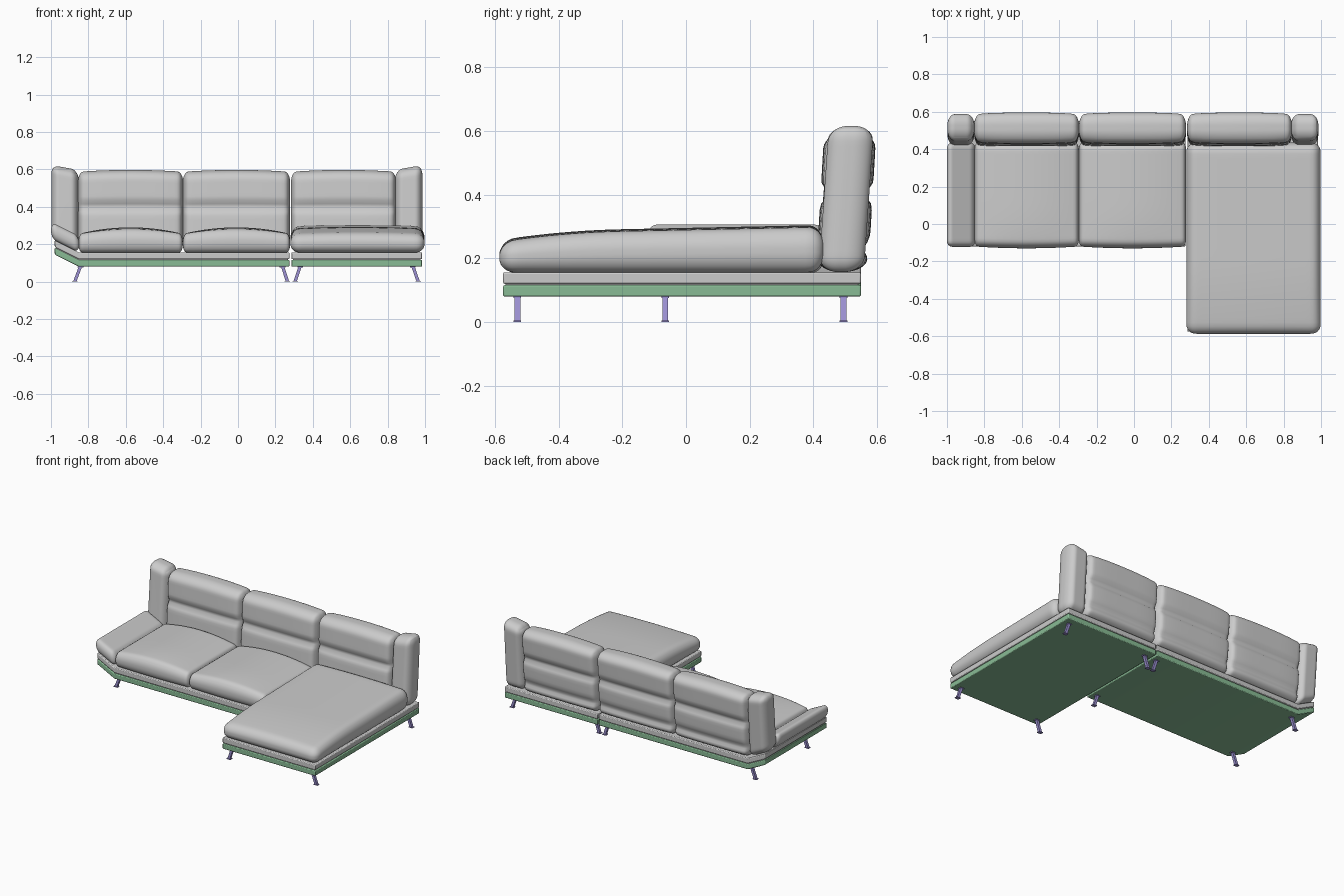
import bpy, bmesh, math
from mathutils import Vector

cube = bpy.data.objects.get("Cube")
if cube:
    bpy.data.objects.remove(cube, do_unlink=True)


def material(name, color):
    m = bpy.data.materials.new(name)
    m.use_nodes = True
    m.diffuse_color = (*color, 1)
    m.node_tree.nodes["Principled BSDF"].inputs["Base Color"].default_value = (*color, 1)
    return m


GREY = material("light grey fabric", (0.6, 0.6, 0.6))
GREEN = material("green frame", (0.25, 0.5, 0.3))
PURPLE = material("purple leg metal", (0.33, 0.28, 0.64))


def add_object(name, bm, mat, smooth):
    bmesh.ops.recalc_face_normals(bm, faces=bm.faces)
    for f in bm.faces:
        f.smooth = smooth
    mesh = bpy.data.meshes.new(name)
    bm.to_mesh(mesh)
    bm.free()
    mesh.materials.append(mat)
    ob = bpy.data.objects.new(name, mesh)
    bpy.context.collection.objects.link(ob)
    return ob


def cushion(name, lo, hi, radius, shape):
    """Rounded box from corner lo to corner hi, reshaped by shape(point, unit)."""
    lo, hi = Vector(lo), Vector(hi)
    mid, half = (lo + hi) / 2, (hi - lo) / 2
    bm = bmesh.new()
    bmesh.ops.create_cube(bm, size=2)
    bmesh.ops.subdivide_edges(bm, edges=bm.edges[:], cuts=31, use_grid_fill=True)
    for v in bm.verts:
        unit = Vector([math.sin(c * math.pi / 2) for c in v.co])
        p = Vector([unit[i] * half[i] for i in range(3)])
        core = Vector([max(radius[i] - half[i], min(half[i] - radius[i], p[i])) for i in range(3)])
        d = Vector([(p[i] - core[i]) / radius[i] for i in range(3)])
        if d.length > 0:
            d.normalize()
        p = mid + core + Vector([d[i] * radius[i] for i in range(3)])
        v.co = shape(p, unit)
    return add_object(name, bm, GREY, True)


def bump(x, center, width):
    return math.exp(-((x - center) / width) ** 2)


# Frame layers: front profile extruded along y
def slab(name, profile, y0, y1, mat):
    bm = bmesh.new()
    face = bm.faces.new([bm.verts.new((x, y0, z)) for x, z in profile])
    new = bmesh.ops.extrude_face_region(bm, geom=[face])["geom"]
    bmesh.ops.translate(bm, vec=(0, y1 - y0, 0),
                        verts=[g for g in new if isinstance(g, bmesh.types.BMVert)])
    ob = add_object(name, bm, mat, False)
    bevel = ob.modifiers.new("soft edges", "BEVEL")
    bevel.width = 0.005
    bevel.segments = 2
    bpy.ops.object.select_all(action="DESELECT")
    ob.select_set(True)
    bpy.context.view_layer.objects.active = ob
    bpy.ops.object.shade_smooth_by_angle()


RISE = 0.5      # slope of the raised end
BEND = -0.85    # where the raised end begins
LAYERS = [("green_frame", 0.08, 0.116, 0, GREEN),
          ("frame_core", 0.1, 0.135, 0.008, GREY),
          ("upholstered_frame", 0.12, 0.156, 0, GREY)]
for name, z0, z1, inset, mat in LAYERS:
    end = -0.98 + inset
    up = (BEND - end) * RISE
    right = 0.275 - inset
    slab("sofa_" + name,
         [(end, z0 + up), (BEND, z0), (right, z0), (right, z1), (BEND, z1), (end, z1 + up)],
         -0.12 + inset, 0.55 - inset, mat)
    a, b = 0.285 + inset, 0.985 - inset
    slab("chaise_" + name, [(a, z0), (b, z0), (b, z1), (a, z1)],
         -0.575 + inset, 0.55 - inset, mat)


# Seat cushions with domed tops
def seat_shape(p, u):
    t = (p.z - 0.155) / 0.1
    p.z += t * 0.035 * (1 - u.x ** 2) * (1 - 0.4 * max(0, -u.y) ** 3)
    p.y -= 0.01 * (1 - u.x ** 2) * max(0, -u.y)
    return p


for name, x0, x1 in [("outer_seat_cushion", -0.853, -0.295), ("inner_seat_cushion", -0.295, 0.279)]:
    cushion(name, (x0, -0.12, 0.155), (x1, 0.435, 0.255), (0.02, 0.04, 0.048), seat_shape)


# Chaise cushion: lower at the foot, higher by the back
def chaise_shape(p, u):
    t = (p.z - 0.155) / 0.135
    foot = max(0, (-0.2 - p.y) / 0.39)
    p.z += t * (0.013 * (p.y + 0.2) / 0.6 - 0.028 * foot ** 2)
    p.z += t * 0.008 * (1 - u.x ** 2)
    return p


cushion("chaise_cushion", (0.28, -0.587, 0.155), (0.998, 0.435, 0.284), (0.05, 0.05, 0.06), chaise_shape)


# Raised side cushion follows the bent frame
def side_shape(p, u):
    p.z += max(0, BEND - p.x) * RISE
    return p


cushion("raised_side_cushion", (-1, -0.122, 0.155), (-0.848, 0.435, 0.244), (0.03, 0.03, 0.043), side_shape)


# Back cushions with a stitched crease and a slight backward lean
def back_shape(p, u):
    y = p.y - 0.505
    y *= 1 - 0.13 * u.x ** 4
    y *= 1 - 0.3 * bump(p.z, 0.4, 0.02)
    if y > 0:
        y *= 1 - 0.2 * bump(p.z, 0.23, 0.025)
    p.y = 0.505 + y + (p.z - 0.4) * 0.06
    p.z += max(0, u.z) * 0.01 * (1 - u.x ** 2)
    return p


for name, x0, x1 in [("outer_back_cushion", -0.855, -0.294), ("inner_back_cushion", -0.294, 0.278),
                     ("chaise_back_cushion", 0.284, 0.845)]:
    cushion(name, (x0, 0.423, 0.158), (x1, 0.587, 0.587), (0.03, 0.07, 0.05), back_shape)


# Upright corner bolsters, taller at their outer edge
def bolster_shape(tilted):
    def shape(p, u):
        side = -1 if tilted else 1
        p.y += (p.z - 0.4) * 0.07
        p.z += max(0, u.z) * 0.013 * u.x * side
        if tilted:
            p.z += max(0, BEND - p.x) * RISE * (1 - u.z) / 2
        return p
    return shape


for name, x0, x1, tilted in [("raised_side_bolster", -0.998, -0.853, True),
                             ("chaise_side_bolster", 0.84, 0.986, False)]:
    cushion(name, (x0, 0.434, 0.157), (x1, 0.576, 0.61), (0.04, 0.062, 0.05), bolster_shape(tilted))


# Splayed legs with flat feet and mounting plates
def leg(name, top, foot, y):
    bm = bmesh.new()
    for x, z, sx, sy, h, lean in [((top + foot) / 2, 0.042, 0.018, 0.018, 0.08, top - foot),
                                  (foot, 0.002, 0.03, 0.024, 0.004, 0),
                                  (top, 0.078, 0.03, 0.024, 0.004, 0)]:
        for v in bmesh.ops.create_cube(bm, size=1)["verts"]:
            c = v.co.copy()
            v.co = (x + c.x * sx + c.z * lean, y + c.y * sy, z + c.z * h)
    add_object(name, bm, PURPLE, False)


for part, front_y, pairs in [("sofa", -0.065, [("right", -0.842, -0.872), ("left", 0.238, 0.264)]),
                             ("chaise", -0.53, [("right", 0.332, 0.306), ("left", 0.935, 0.963)])]:
    for side, top, foot in pairs:
        leg(f"{part}_front_{side}_leg", top, foot, front_y)
        leg(f"{part}_back_{side}_leg", top, foot, 0.495)
